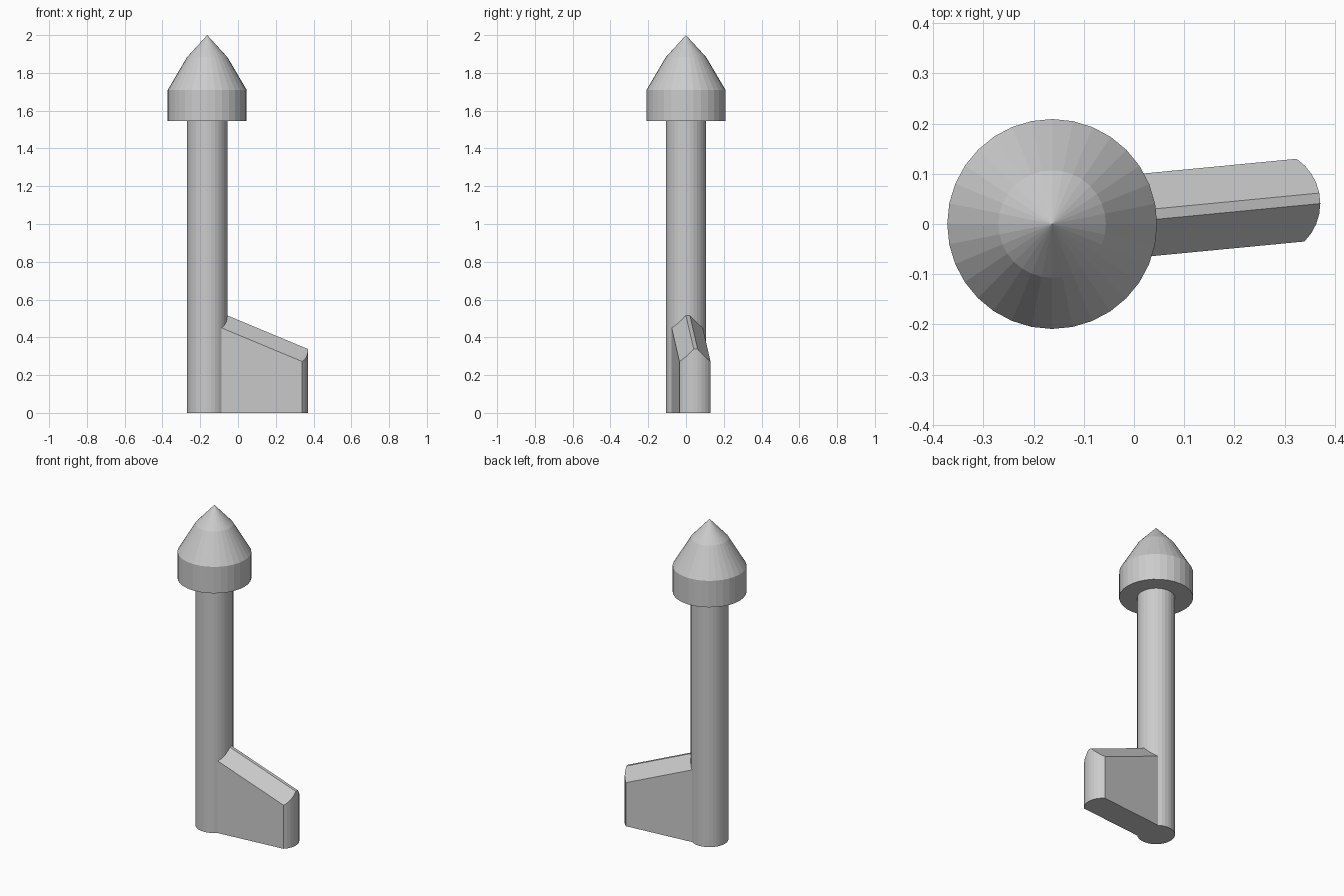
import bpy
import bmesh
from math import sin, cos, pi, atan

if "Cube" in bpy.data.objects:
    bpy.data.objects.remove(bpy.data.objects["Cube"])

SIDES = 32
AXIS_X = -0.163
RADIUS = 0.107
TURN = atan(0.096)          # fin direction around the shaft
STEP = 2 * pi / SIDES


def finish(bm, name):
    bmesh.ops.remove_doubles(bm, verts=bm.verts, dist=1e-5)
    bmesh.ops.recalc_face_normals(bm, faces=bm.faces)
    mesh = bpy.data.meshes.new(name)
    bm.to_mesh(mesh)
    bm.free()
    obj = bpy.data.objects.new(name, mesh)
    obj.location.x = AXIS_X
    obj.rotation_euler.z = TURN
    bpy.context.collection.objects.link(obj)
    return obj


def lathe(name, profile):
    """Revolve (radius, z) points, with a flat side facing the fin."""
    bm = bmesh.new()
    rings = []
    for r, z in profile:
        if r == 0:
            rings.append([bm.verts.new((0, 0, z))] * SIDES)
        else:
            angles = [(i + 0.5) * STEP for i in range(SIDES)]
            rings.append([bm.verts.new((r * cos(a), r * sin(a), z)) for a in angles])
    for low, high in zip(rings, rings[1:]):
        for i in range(SIDES):
            j = (i + 1) % SIDES
            corners = dict.fromkeys((low[i], low[j], high[j], high[i]))
            bm.faces.new(list(corners))
    return finish(bm, name)


# Round shaft and pointed cap
lathe("shaft", [(0, 0), (RADIUS, 0), (RADIUS, 1.545)])
lathe("pointed_cap", [(RADIUS, 1.545), (0.209, 1.545), (0.209, 1.71),
                      (RADIUS, 1.883), (0, 2.0)])


# Fin: strips running from the shaft to the rounded end, under a sloping ridged roof
def fin():
    bm = bmesh.new()
    reach, slope = 0.429, 0.415
    ridge_half = RADIUS * sin(STEP / 2)
    stations = []
    for k in range(-5, 5):
        a = (k + 0.5) * STEP
        v = RADIUS * sin(a)
        inner = RADIUS * cos(a)
        outer = inner + reach
        drop = (abs(v) - ridge_half) * 1.13

        def roof(u):
            return 0.338 + slope * (0.535 - u) - drop

        stations.append([bm.verts.new(p) for p in (
            (inner, v, 0), (outer, v, 0),
            (outer, v, roof(outer)), (inner, v, roof(inner)))])
    for s, t in zip(stations, stations[1:]):
        for i in range(3):              # underside, rounded end, roof
            bm.faces.new((s[i], s[i + 1], t[i + 1], t[i]))
    bm.faces.new(stations[0])           # side walls
    bm.faces.new(stations[-1])
    return finish(bm, "side_fin")


fin()
